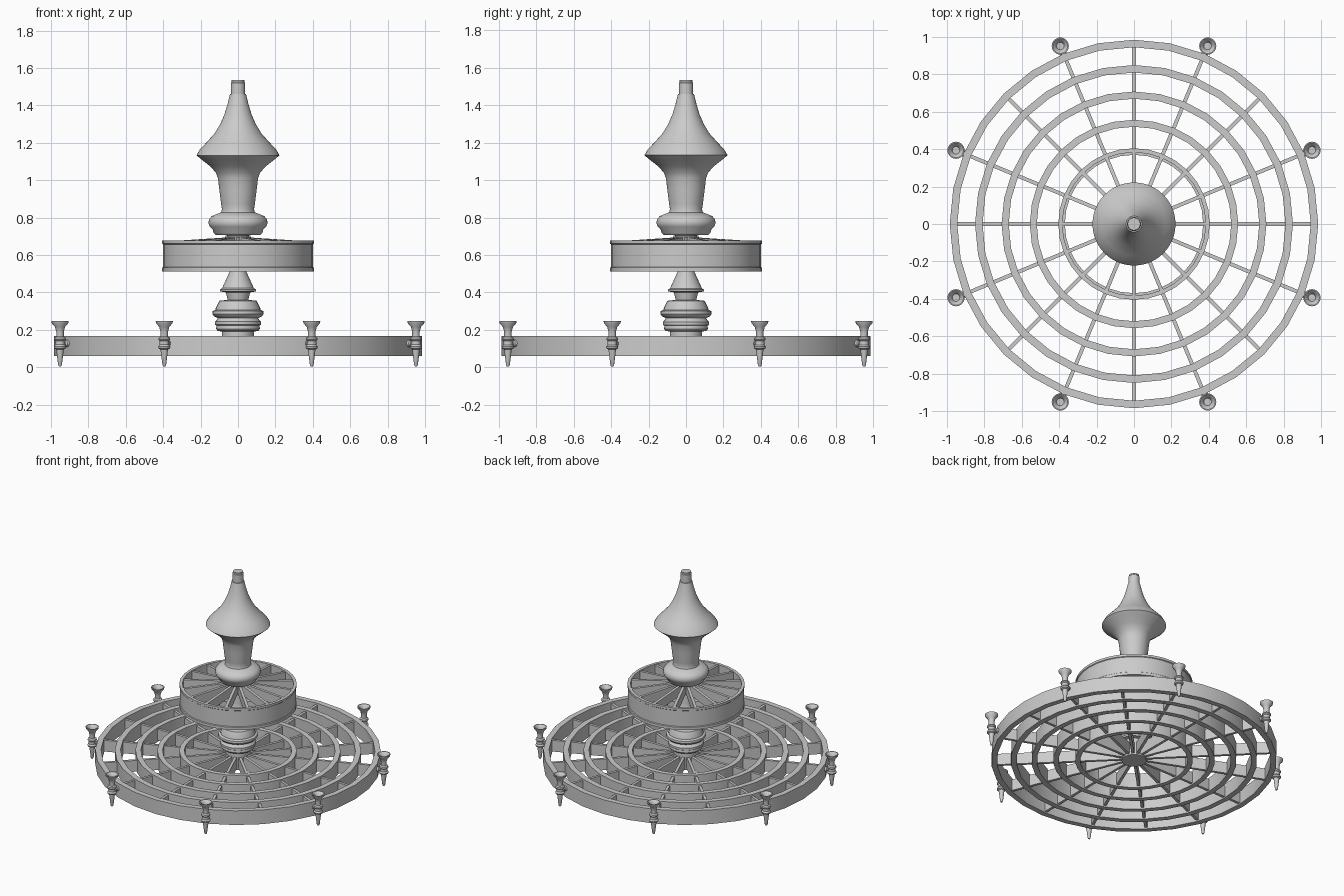
import bpy, bmesh
from math import sin, cos, pi, radians
from mathutils import Matrix, Vector

if "Cube" in bpy.data.objects:
    bpy.data.objects.remove(bpy.data.objects["Cube"])


def finish(name, bm, smooth=None):
    bmesh.ops.recalc_face_normals(bm, faces=bm.faces)
    me = bpy.data.meshes.new(name)
    bm.to_mesh(me)
    bm.free()
    ob = bpy.data.objects.new(name, me)
    bpy.context.collection.objects.link(ob)
    if smooth:
        bpy.ops.object.select_all(action='DESELECT')
        ob.select_set(True)
        bpy.context.view_layer.objects.active = ob
        bpy.ops.object.shade_smooth_by_angle(angle=radians(smooth))
    return ob


def lathe(bm, profile, n, closed=False, at=(0, 0, 0)):
    """Revolve (radius, z) points; open profiles get end caps."""
    rows = [[bm.verts.new((at[0] + r * cos(2 * pi * i / n), at[1] + r * sin(2 * pi * i / n), at[2] + z))
             for i in range(n)] for r, z in profile]
    pairs = list(zip(rows, rows[1:]))
    if closed:
        pairs.append((rows[-1], rows[0]))
    else:
        bm.faces.new(rows[0])
        bm.faces.new(rows[-1])
    for a, b in pairs:
        for i in range(n):
            j = (i + 1) % n
            bm.faces.new((a[i], a[j], b[j], b[i]))


def ring(name, r0, r1, z0, z1, n=32):
    bm = bmesh.new()
    lathe(bm, [(r0, z0), (r1, z0), (r1, z1), (r0, z1)], n, closed=True)
    return finish(name, bm, 25)


def spokes(name, side, width, count=16):
    """Radial blades from a four-point (radius, z) side outline."""
    bm = bmesh.new()
    for k in range(count):
        rot = Matrix.Rotation(2 * pi * k / count, 3, 'Z')
        a, b = [[bm.verts.new(rot @ Vector((r, y, z))) for r, z in side]
                for y in (-width / 2, width / 2)]
        bm.faces.new(a)
        bm.faces.new(b)
        for i in range(4):
            j = (i + 1) % 4
            bm.faces.new((a[i], a[j], b[j], b[i]))
    return finish(name, bm)


# Lower wheel: concentric hoops and radial blades
for i, (r0, r1) in enumerate([(.945, .985), (.81, .85), (.67, .708), (.52, .557), (.37, .405)]):
    ring(f"wheel_hoop_{i + 1}", r0, r1, .06, .168)
spokes("wheel_spokes", [(.05, .07), (.955, .07), (.955, .155), (.05, .155)], .02)

# Upper drum with slightly flared rims and sloping spokes
bm = bmesh.new()
lathe(bm, [(.383, .512), (.405, .512), (.405, .532), (.4, .536), (.4, .656),
           (.405, .66), (.405, .677), (.383, .677)], 32, closed=True)
finish("upper_drum", bm, 25)
spokes("drum_spokes", [(.04, .625), (.39, .6), (.39, .672), (.04, .695)], .02)

# Lower turned stem, including wheel hub
bm = bmesh.new()
lathe(bm, [(.085, .06), (.085, .19), (.11, .195), (.117, .205), (.115, .222), (.124, .227),
           (.124, .243), (.115, .25), (.108, .262), (.128, .272), (.137, .285), (.135, .3),
           (.12, .307), (.119, .315), (.1, .355), (.055, .36), (.065, .4), (.095, .405),
           (.097, .415), (.085, .422), (.045, .51), (.04, .54), (.04, .66), (.07, .675),
           (.07, .70)], 32)
finish("lower_stem", bm, 35)

# Upper turned baluster and top cap
bm = bmesh.new()
lathe(bm, [(.06, .68), (.06, .705), (.12, .708), (.13, .718), (.135, .735), (.152, .752),
           (.158, .77), (.155, .79), (.14, .808), (.11, .82), (.09, .828), (.086, .845),
           (.09, .87), (.1, .95), (.107, 1.01), (.118, 1.04), (.15, 1.075), (.195, 1.11),
           (.222, 1.133), (.205, 1.163), (.17, 1.2), (.125, 1.25), (.095, 1.3), (.073, 1.35),
           (.055, 1.41), (.043, 1.46)], 48)
finish("upper_baluster", bm, 35)
bm = bmesh.new()
lathe(bm, [(.038, 1.45), (.038, 1.52), (.034, 1.525), (.034, 1.535)], 32)
finish("top_cap", bm, 35)

# Eight candle cups with hollow tops, and pegs joining them to the wheel
cup = [(.006, .004), (.01, .012), (.016, .06), (.02, .095), (.03, .1), (.033, .11), (.025, .12),
       (.025, .14), (.032, .147), (.03, .157), (.02, .163), (.02, .19), (.027, .215),
       (.044, .235), (.046, .246), (.04, .246), (.026, .234), (.02, .215)]
for k in range(8):
    a = radians(22.5 + 45 * k)
    bm = bmesh.new()
    lathe(bm, cup, 20, at=(1.03 * cos(a), 1.03 * sin(a), 0))
    finish(f"candle_cup_{k + 1}", bm, 35)
    bm = bmesh.new()
    lathe(bm, [(.018, -.035), (.018, .005), (.012, .012), (.012, .04)], 12)
    bm.transform(Matrix.Translation((.99 * cos(a), .99 * sin(a), .127))
                 @ Matrix.Rotation(a, 4, 'Z') @ Matrix.Rotation(pi / 2, 4, 'Y'))
    finish(f"cup_peg_{k + 1}", bm, 35)
